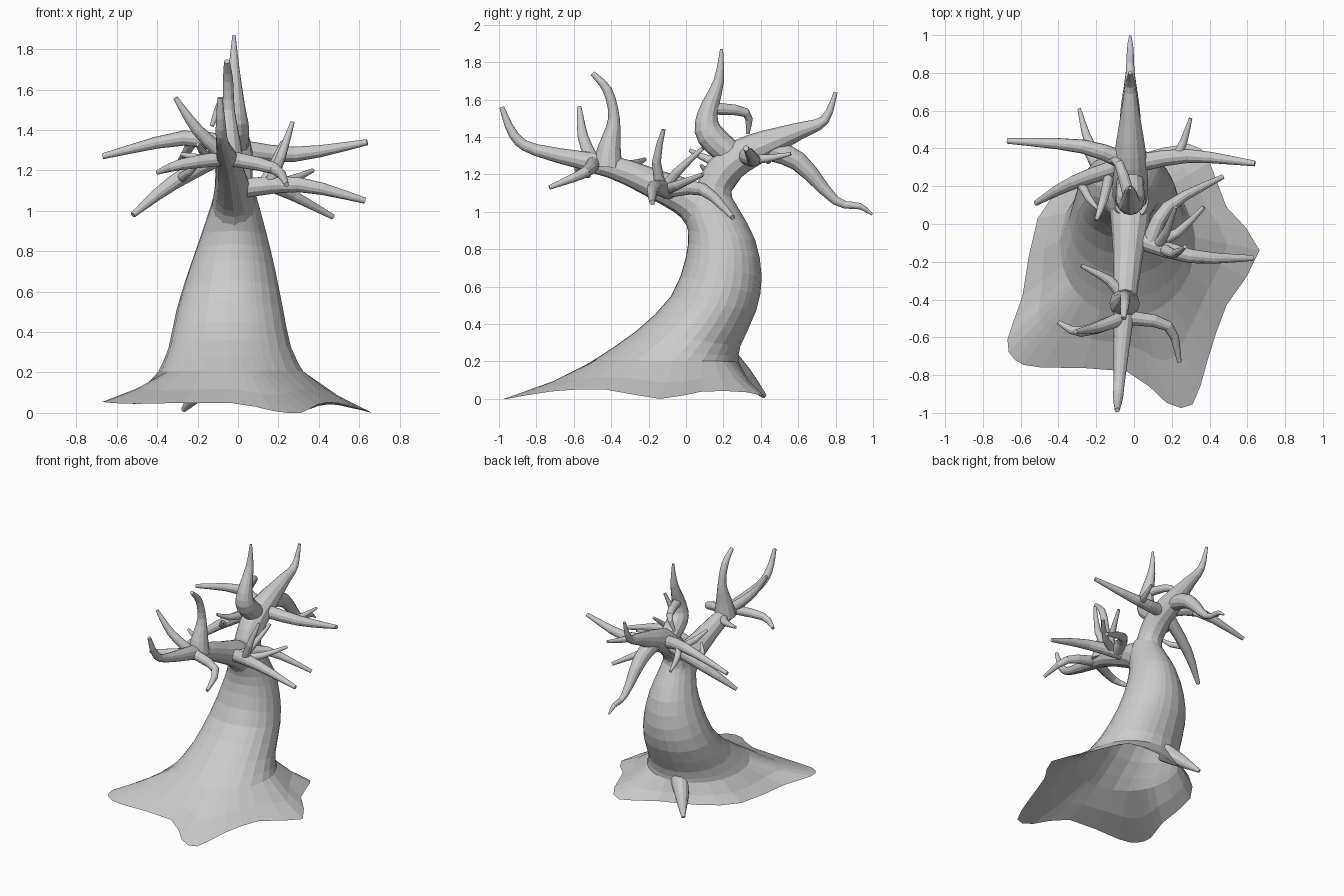
import bpy, bmesh, math
from mathutils import Vector

if "Cube" in bpy.data.objects:
    bpy.data.objects.remove(bpy.data.objects["Cube"])


def smooth(keys, steps, closed=False):
    """Catmull-Rom interpolation of tuples of any length."""
    n = len(keys)
    pick = (lambda i: keys[i % n]) if closed else (lambda i: keys[max(0, min(n - 1, i))])
    out = []
    for i in range(n if closed else n - 1):
        for k in range(steps):
            t = k / steps
            out.append([.5 * (2 * b + (c - a) * t + (2 * a - 5 * b + 4 * c - d) * t * t
                              + (3 * b - a - 3 * c + d) * t ** 3)
                        for a, b, c, d in zip(pick(i - 1), pick(i), pick(i + 1), pick(i + 2))])
    return out if closed else out + [list(keys[-1])]


def loft(name, loops, cap_start=True):
    """Skin closed loops of points with quads."""
    bm = bmesh.new()
    rows = [[bm.verts.new(p) for p in loop] for loop in loops]
    n = len(rows[0])
    for a, b in zip(rows, rows[1:]):
        for i in range(n):
            j = (i + 1) % n
            bm.faces.new((a[i], a[j], b[j], b[i]))
    bm.faces.new(rows[-1])
    if cap_start:
        bm.faces.new(rows[0][::-1])
        bmesh.ops.recalc_face_normals(bm, faces=bm.faces)
    me = bpy.data.meshes.new(name)
    bm.to_mesh(me)
    bm.free()
    bpy.context.collection.objects.link(bpy.data.objects.new(name, me))


paths = {}


def branch(name, keys, steps=2, sides=12):
    """Tapered tube through (x, y, z, radius) keys."""
    pts = smooth(keys, steps)
    paths[name] = pts
    pos = [Vector(p[:3]) for p in pts]
    loops, side = [], None
    for i, p in enumerate(pos):
        d = (pos[min(i + 1, len(pos) - 1)] - pos[max(i - 1, 0)]).normalized()
        if side is None:
            side = Vector((1, 0, 0)) if abs(d.x) < .7 else Vector((0, 1, 0))
        side = (side - d * side.dot(d)).normalized()
        up = d.cross(side)
        r = max(pts[i][3], .005)
        loops.append([p + r * (side * math.cos(a) + up * math.sin(a))
                      for a in (2 * math.pi * k / sides for k in range(sides))])
    loft(name, loops)


def along(name, t):
    """Point on an existing branch at fraction t."""
    pts = paths[name]
    f = t * (len(pts) - 1)
    i = min(int(f), len(pts) - 2)
    return Vector(pts[i][:3]).lerp(Vector(pts[i + 1][:3]), f - i)


# trunk: root outline, then tilted oval rings (front y, z, back y, z, centre x, half width)
rim = smooth([(-.04, -.78, .05), (.17, -.945, .01), (.31, -.955, 0), (.39, -.72, .04),
              (.49, -.43, .05), (.665, -.14, 0), (.49, .09, .04), (.40, .33, .035),
              (.29, .425, .01), (0, .36, .05), (-.30, .26, .06), (-.51, .03, .045),
              (-.59, -.38, .05), (-.67, -.61, .055), (-.63, -.72, .05), (-.49, -.76, .045)],
             2, closed=True)
rings = smooth([(-.49, .21, .28, .20, -.035, .36), (-.27, .36, .29, .28, -.04, .305),
                (-.08, .55, .375, .47, -.04, .265), (0, .76, .405, .65, -.03, .215),
                (.01, .90, .37, .85, -.02, .165), (-.02, 1.03, .28, 1.02, -.015, .12),
                (.03, 1.14, .22, 1.12, -.015, .09)], 2)
loops = []
for yf, zf, yb, zb, cx, rx in rings:
    loop = []
    for x, y, z in rim:
        a = math.atan2(y + .2, x + .02)
        t = (1 + math.sin(a)) / 2
        loop.append(Vector((cx + rx * math.cos(a), yf + (yb - yf) * t, zf + (zb - zf) * t)))
    loops.append(loop)
skirt = [Vector(p) for p in rim]
middle = [p.lerp(q, .5) - Vector((0, 0, .08 * (q.z - p.z))) for p, q in zip(skirt, loops[0])]
loft("trunk", [skirt, middle] + loops, cap_start=False)

# root spike at the back
branch("back_root", [(-.10, .22, .20, .07), (-.18, .31, .12, .05), (-.27, .42, .015, .013)])

# main limbs lie in the middle plane: (y, z, radius)
limbs = {
    "front_limb": [(.15, .90, .115), (.04, 1.05, .105), (-.16, 1.145, .08), (-.40, 1.24, .06),
                   (-.80, 1.33, .032), (-.92, 1.41, .026), (-.985, 1.56, .013)],
    "rear_limb": [(.15, 1.0, .11), (.155, 1.14, .093), (.24, 1.26, .094), (.38, 1.34, .083),
                  (.60, 1.43, .047), (.74, 1.49, .026), (.80, 1.64, .01)],
    "rear_low_branch": [(.42, 1.34, .06), (.60, 1.27, .052), (.80, 1.06, .024), (.93, 1.03, .017),
                        (.995, .985, .006)],
    "rear_up_branch": [(.25, 1.30, .07), (.13, 1.41, .075), (.115, 1.52, .055), (.175, 1.70, .028),
                       (.19, 1.87, .008)],
    "front_up_branch": [(-.42, 1.24, .08), (-.41, 1.34, .062), (-.385, 1.50, .031), (-.42, 1.65, .025),
                        (-.50, 1.74, .014)],
}
for name, keys in limbs.items():
    branch(name, [(-.02 + .07 * min(y, 0), y, z, r) for y, z, r in keys], 3)

# side branches: parent, place on parent, bend, tip
for name, parent, t, bend, tip in [
    ("left_branch", "rear_limb", .44, (-.27, .41, 1.36), (-.67, .44, 1.27)),
    ("left_low_branch", "rear_limb", .44, (-.32, .22, 1.14), (-.52, .11, .98)),
    ("right_branch", "rear_limb", .43, (.28, .36, 1.28), (.64, .32, 1.34)),
    ("front_right_branch", "front_limb", .26, (.30, -.17, 1.13), (.63, -.18, 1.05)),
    ("front_right_low_branch", "front_right_branch", .2, (.18, .09, 1.12), (.47, .25, .97)),
    ("front_low_branch", "front_limb", .54, (.18, -.54, 1.21), (.24, -.73, 1.13)),
    ("front_left_up_branch", "front_limb", .54, (-.20, -.55, 1.40), (-.31, -.57, 1.56)),
    ("front_left_branch", "front_limb", .54, (-.28, -.57, 1.23), (-.40, -.52, 1.19)),
    ("front_inner_branch", "front_limb", .5, (-.13, -.30, 1.25), (-.28, -.22, 1.28)),
    ("loop_branch", "rear_up_branch", .55, (-.08, .32, 1.53), (-.13, .33, 1.42)),
]:
    start, bend, tip = along(parent, t), Vector(bend), Vector(tip)
    r = .022 + .042 * (tip - start).length
    branch(name, [(*start, r), (*bend, r * .75), (*tip, r * .3)], 3)

# small twigs: parent, place on parent, tip
for name, parent, t, tip in [
    ("left_twig", "left_branch", .42, (-.29, .61, 1.25)),
    ("left_inner_twig", "left_low_branch", .2, (-.20, .02, 1.33)),
    ("left_lower_twig", "left_low_branch", .45, (-.19, .08, 1.25)),
    ("right_twig", "right_branch", .42, (.30, .56, 1.31)),
    ("front_right_up_twig", "front_right_branch", .3, (.27, -.12, 1.44)),
    ("front_right_twig", "front_right_branch", .22, (.37, .09, 1.2)),
    ("front_right_inner_twig", "front_right_branch", .25, (.22, .09, 1.34)),
]:
    start, tip = along(parent, t), Vector(tip)
    length = (tip - start).length
    bend = start.lerp(tip, .5) + Vector((0, -.1 * length, -.05 * length))
    r = .017 + .04 * length
    branch(name, [(*start, r), (*bend, r * .8), (*tip, r * .35)])
